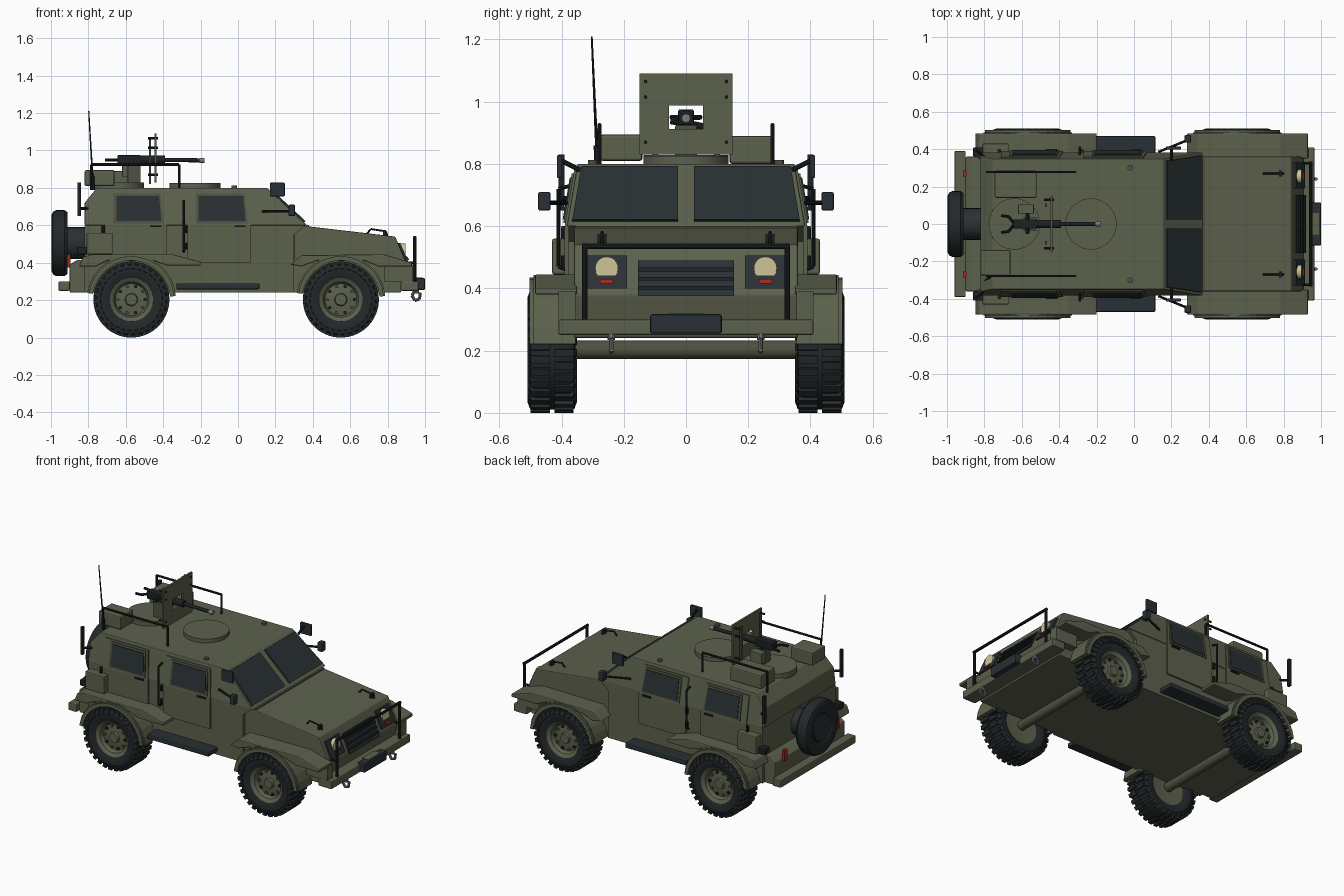
import bpy, bmesh, math
from mathutils import Vector, Matrix

if "Cube" in bpy.data.objects:
    bpy.data.objects.remove(bpy.data.objects["Cube"])

def mat(name, c):
    m = bpy.data.materials.new(name)
    m.diffuse_color = (*c, 1)
    m.use_nodes = True
    m.node_tree.nodes["Principled BSDF"].inputs["Base Color"].default_value = m.diffuse_color
    return m

GREEN = mat("olive green", (0.108, 0.12, 0.073))
DKGREEN = mat("dark olive", (0.075, 0.083, 0.052))
GLASS = mat("dark glass", (0.022, 0.03, 0.033))
RUBBER = mat("tyre rubber", (0.016, 0.021, 0.023))
BLACK = mat("black metal", (0.012, 0.015, 0.016))
LENS = mat("headlight lens", (0.62, 0.56, 0.31))
RED = mat("red lamp", (0.35, 0.02, 0.012))
STEEL = mat("steel", (0.2, 0.2, 0.22))

def finish(name, bm, m, bevel=0, smooth=False):
    bmesh.ops.recalc_face_normals(bm, faces=bm.faces)
    me = bpy.data.meshes.new(name)
    bm.to_mesh(me)
    bm.free()
    me.materials.append(m)
    o = bpy.data.objects.new(name, me)
    bpy.context.collection.objects.link(o)
    if bevel:
        b = o.modifiers.new("bevel", 'BEVEL')
        b.width, b.segments = bevel, 2
    if smooth:
        bpy.context.view_layer.objects.active = o
        bpy.ops.object.select_all(action='DESELECT')
        o.select_set(True)
        bpy.ops.object.shade_smooth_by_angle(angle=math.radians(35))
    return o

def prism(name, pts, y0, y1, m, bevel=0):
    """xz outline extruded along y; y0/y1 are numbers or functions of z"""
    f = lambda y, z: y(z) if callable(y) else y
    bm = bmesh.new()
    a = [bm.verts.new((x, f(y0, z), z)) for x, z in pts]
    b = [bm.verts.new((x, f(y1, z), z)) for x, z in pts]
    n = len(pts)
    bm.faces.new(a)
    bm.faces.new(b[::-1])
    for i in range(n):
        bm.faces.new((a[i], a[(i + 1) % n], b[(i + 1) % n], b[i]))
    return finish(name, bm, m, bevel)

def box(name, x0, x1, y0, y1, z0, z1, m, bevel=0):
    return prism(name, [(x0, z0), (x1, z0), (x1, z1), (x0, z1)], y0, y1, m, bevel)

def rod(name, p, q, r, m, seg=10, r2=None):
    p, q = Vector(p), Vector(q)
    bm = bmesh.new()
    bmesh.ops.create_cone(bm, cap_ends=True, segments=seg, radius1=r, radius2=r if r2 is None else r2,
                          depth=(q - p).length)
    rot = (q - p).to_track_quat('Z', 'Y').to_matrix().to_4x4()
    bm.transform(Matrix.Translation((p + q) / 2) @ rot)
    return finish(name, bm, m, 0, seg > 8)

def path(name, pts, r, m):
    for p, q in zip(pts, pts[1:]):
        rod(name, p, q, r, m)

def lathe(name, prof, loc, m, rot=0, seg=40):
    bm = bmesh.new()
    vs = [bm.verts.new((r, a, 0)) for r, a in prof]
    es = [bm.edges.new(e) for e in zip(vs, vs[1:])]
    bmesh.ops.spin(bm, geom=vs + es, cent=(0, 0, 0), axis=(0, 1, 0), angle=2 * math.pi, steps=seg)
    bmesh.ops.remove_doubles(bm, verts=bm.verts, dist=1e-4)
    o = finish(name, bm, m, 0, True)
    o.location, o.rotation_euler.z = loc, rot
    return o

# ---- hull and cabin
prism("lower_hull", [(-.9, .24), (-.9, .39), (-.86, .415), (.3, .415), (.3, .6), (.37, .595), (.84, .54),
                     (.91, .38), (.89, .3), (.87, .24)], -.36, .36, GREEN, .006)
W = lambda z: .383 if z <= .6 else .383 - (z - .6) * .17
prism("cabin_lower", [(-.82, .24), (-.82, .6), (.36, .6), (.3, .55), (.3, .24)], -.378, .378, GREEN)
prism("cabin_upper", [(-.82, .6), (-.82, .72), (-.755, .8), (.155, .8), (.37, .6)],
      lambda z: -W(z), W, GREEN, .005)
box("rear_bumper", -.96, -.9, -.39, .39, .25, .3, GREEN, .006)
box("front_bumper", .87, .965, -.41, .41, .25, .3, GREEN, .006)
box("hood_seam", .365, .38, -.355, .355, .59, .601, DKGREEN)

# ---- windshield panes lying on the slope
for s in (-1, 1):
    prism("windshield", [(.17, .787), (.178, .793), (.362, .622), (.352, .615)],
          s * .025, lambda z, s=s: s * (W(z) - .014), GLASS)

# ---- nose: grille and lamps on the sloped front
fx = lambda z: .84 + (.54 - z) * .4375
def nose(name, z0, z1, y0, y1, d, m):
    prism(name, [(fx(z0) - .01, z0), (fx(z0) + d, z0), (fx(z1) + d, z1), (fx(z1) - .01, z1)], y0, y1, m)
nose("grille", .375, .49, -.155, .155, .008, GLASS)
for z in (.395, .425, .455):
    nose("grille_slat", z, z + .012, -.155, .155, .016, BLACK)
for s in (-1, 1):
    nose("lamp_housing", .4, .505, s * .19, s * .33, .012, GLASS)
    rod("headlight", (.87, s * .255, .465), (.895, s * .255, .465), .037, LENS, 24)
    nose("marker_lamp", .415, .43, s * .235, s * .277, .02, RED)
    rod("shackle_pin", (.955, s * .24, .255), (.955, s * .24, .235), .012, STEEL)
    path("shackle", [(.945, s * .24, .25), (.93, s * .24, .225), (.945, s * .24, .198),
                     (.97, s * .24, .205), (.975, s * .24, .24)], .008, STEEL)
    # hood handles
    path("hood_handle", [(.69, s * .27, .555), (.71, s * .27, .58), (.79, s * .27, .568), (.8, s * .27, .54)],
         .005, BLACK)
    box("hood_catch", .775, .79, s * .255, s * .285, .54, .575, BLACK)
    rod("bull_bar_post", (.945, s * .325, .27), (.945, s * .325, .54), .009, BLACK)
    rod("bull_bar_brace", (.945, s * .325, .4), (.9, s * .325, .4), .007, BLACK)
rod("bull_bar_top", (.945, -.333, .535), (.945, .333, .535), .009, BLACK)
box("winch", .95, 1.0, -.115, .115, .255, .317, GLASS, .006)
box("winch_cover", .94, .99, -.06, .06, .29, .32, GREEN, .004)

# ---- sides: doors, windows, fenders, steps, mirrors
def plate(name, pts, s, d, m):
    prism(name, pts, lambda z: s * (W(z) - .01), lambda z: s * (W(z) + d), m)
for s in (-1, 1):
    for x0, x1, zb in ((-.71, -.38, .44), (-.27, .07, .4)):
        plate("door_lower", [(x0, zb), (x1, zb), (x1, .6), (x0, .6)], s, .007, GREEN)
        plate("door_upper", [(x0, .6), (x1, .6), (x1 - .02, .78), (x0, .78)], s, .007, GREEN)
        wx0, wx1 = x0 + .06, x1 - .03
        plate("window_frame", [(wx0 - .015, .61), (wx1 + .012, .61), (wx1 - .005, .77), (wx0 - .015, .77)],
              s, .013, DKGREEN)
        plate("side_window", [(wx0, .622), (wx1, .622), (wx1 - .012, .757), (wx0, .757)], s, .017, GLASS)
        box("door_handle", x1 - .09, x1 - .03, s * .385, s * .4, .59, .6, BLACK)
        for z in (.47, .56):
            rod("door_hinge", (x0 - .01, s * .392, z), (x0 - .01, s * .392, z + .035), .01, BLACK)
    path("grab_rail", [(-.29, s * .385, .46), (-.29, s * .41, .47), (-.29, s * .41, .72), (-.29, s * .37, .73)],
         .006, BLACK)
    # wheel arches
    for cx in (-.57, .55):
        arc = lambda r, k: [(cx + r * math.cos(math.radians(a)), .205 + r * math.sin(math.radians(a)))
                            for a in range(4, 177, 172 // 14)][::k]
        prism("wheel_arch", arc(.238, 1) + arc(.212, -1), s * .355, s * .49, GREEN)
        prism("arch_lip", arc(.23, 1) + arc(.207, -1), s * .485, s * .503, GREEN)
    prism("front_fender", [(.28, .39), (.34, .44), (.78, .445), (.93, .4), (.93, .38), (.75, .38), (.68, .41),
                           (.42, .41), (.34, .38)], s * .35, s * .485, GREEN, .006)
    box("fender_nose", .78, .935, s * .355, s * .41, .3, .39, GREEN)
    prism("rear_fender", [(-.85, .38), (-.83, .43), (-.78, .445), (-.35, .445), (-.2, .405), (-.2, .385),
                          (-.38, .385), (-.45, .41), (-.7, .41), (-.76, .38)], s * .35, s * .485, GREEN, .006)
    box("side_step", -.33, .115, s * .37, s * .47, .258, .29, GLASS, .008)
    box("side_stowage", -.81, -.67, s * .37, s * .43, .445, .56, GREEN, .006)
    box("stowage_latch", -.86, -.81, s * .36, s * .41, .445, .485, BLACK, .004)
    box("rear_lamp", -.915, -.895, s * .255, s * .285, .375, .445, RED)
    box("tail_bar", -.857, -.84, s * .39, s * .41, .65, .83, BLACK)
    rod("tail_bar_mount", (-.85, s * .4, .69), (-.8, s * .36, .69), .007, BLACK)
    # mirrors
    path("mirror_arm", [(.13, s * .385, .675), (.29, s * .45, .675)], .007, BLACK)
    box("mirror", .27, .305, s * .435, s * .475, .65, .71, GLASS, .006)
    box("side_panel", .17, .25, s * .398, s * .415, .755, .828, GLASS, .004)
    rod("panel_mount", (.2, s * .34, .78), (.2, s * .4, .81), .008, BLACK)
    # roof rails
    path("roof_rail", [(-.785, s * .278, .79), (-.785, s * .278, .925), (-.315, s * .278, .925),
                       (-.315, s * .278, .79)], .007, BLACK)

# ---- wheels
TYRE = [(.113, -.06), (.15, -.075), (.183, -.07), (.192, -.055), (.192, .055), (.183, .07), (.15, .075), (.113, .06)]
RIM = [(0, .045), (.03, .045), (.034, .03), (.085, .025), (.095, .05), (.116, .063), (.118, .04), (.118, -.06), (0, -.05)]
def lugs(name, loc, rot):
    bm = bmesh.new()
    n = 30
    for i in range(n):
        for side in (-1, 1):
            turn = Matrix.Rotation(2 * math.pi * (i + .25 * side) / n, 4, 'Y')
            for size, pos, tilt in (((.02, .062, .024), (.193, side * .038, 0), 0),
                                    ((.026, .012, .022), (.176, side * .07, 0), -side * .35)):
                mtx = turn @ Matrix.Translation(pos) @ Matrix.Rotation(tilt, 4, 'Z') @ Matrix.Diagonal((*size, 1))
                bmesh.ops.create_cube(bm, size=1, matrix=mtx)
    o = finish(name, bm, RUBBER)
    o.location, o.rotation_euler.z = loc, rot
for cx in (-.57, .55):
    for s in (-1, 1):
        loc, rot = (cx, s * .43, .203), 0 if s > 0 else math.pi
        lathe("tyre", TYRE, loc, RUBBER, rot)
        lugs("tyre_lugs", loc, rot)
        lathe("wheel_rim", RIM, loc, GREEN, rot)
        for i in range(10):
            a = i * math.pi / 5
            x, z = cx + .073 * math.cos(a), .203 + .073 * math.sin(a)
            rod("wheel_bolt", (x, s * .45, z), (x, s * .466, z), .009, DKGREEN if i % 2 else BLACK, 8)
    rod("axle", (cx, -.37, .203), (cx, .37, .203), .03, DKGREEN, 12)

# ---- spare wheel
lathe("spare_tyre", [(0, .03), (.09, .03), (.105, .042), (.15, .045), (.168, .036), (.176, .02), (.176, -.025),
                     (.165, -.04), (0, -.04)], (-.952, 0, .505), RUBBER, math.pi / 2)
rod("spare_hub", (-.99, 0, .505), (-.8, 0, .505), .085, GLASS, 24)

# ---- roof equipment
rod("rear_hatch", (-.64, 0, .79), (-.64, 0, .828), .137, GREEN, 48)
rod("front_hatch", (-.23, 0, .79), (-.23, 0, .825), .137, GREEN, 48)
box("roof_box_right", -.82, -.66, -.275, -.14, .81, .895, GREEN, .008)
box("roof_box_left", -.745, -.52, .14, .285, .8, .89, GREEN, .008)
rod("antenna_base", (-.775, -.285, .79), (-.777, -.287, .86), .01, BLACK)
rod("antenna", (-.777, -.287, .85), (-.798, -.303, 1.21), .005, BLACK, 8, .003)
for s in (-1, 1):
    rod("roof_lamp", (-.02, s * .3, .795), (-.02, s * .3, .812), .015, DKGREEN, 12)

# ---- gun and shield
for y0, y1, z0, z1 in ((-.15, .15, .83, .912), (-.15, -.055, .912, .987), (.055, .15, .912, .987),
                       (-.15, .15, .987, 1.09)):
    box("gun_shield", -.447, -.435, y0, y1, z0, z1, GREEN)
for s in (-1, 1):
    box("shield_strut", -.475, -.465, s * .09, s * .11, .82, 1.07, DKGREEN)
    for z in (.87, 1.015, 1.065):
        rod("shield_bolt", (-.48, s * .13, z), (-.428, s * .13, z), .006, BLACK, 8)
    path("gun_grip", [(-.64, 0, .95), (-.67, s * .04, .95), (-.71, s * .045, .95)], .008, BLACK)
box("gun_pedestal", -.59, -.52, -.035, .035, .82, .925, DKGREEN, .005)
box("ammo_box", -.62, -.535, .055, .105, .86, .93, GREEN, .004)
rod("ammo_feed", (-.57, .1, .91), (-.57, -.05, .94), .012, BLACK)
box("gun_receiver", -.645, -.52, -.025, .025, .925, .975, BLACK, .005)
rod("gun_jacket", (-.53, 0, .95), (-.39, 0, .95), .022, BLACK, 16)
rod("gun_barrel", (-.4, 0, .95), (-.18, 0, .947), .011, BLACK, 12)
rod("muzzle", (-.205, 0, .947), (-.178, 0, .947), .014, STEEL, 12)
